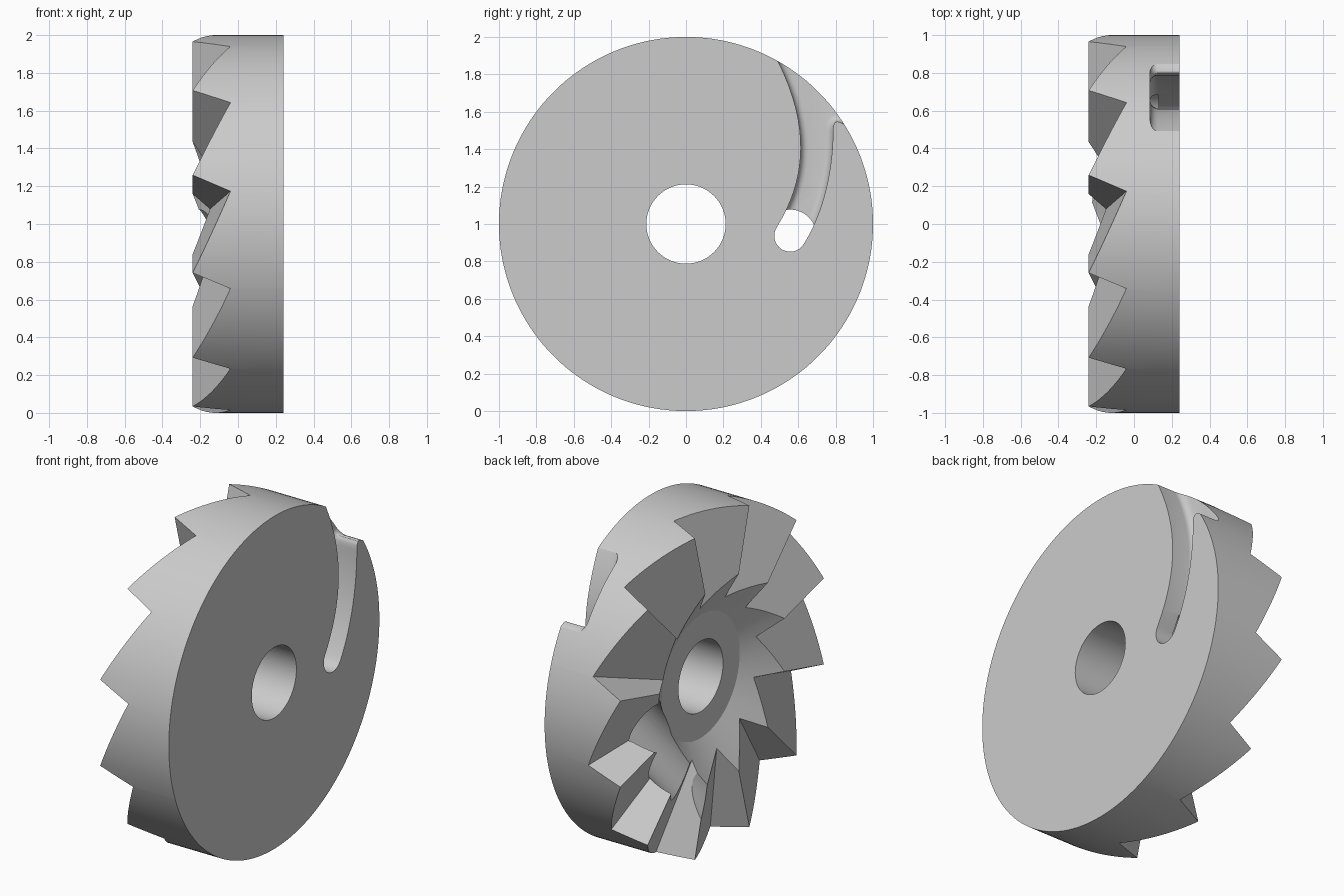
import bpy, bmesh, math
from mathutils import Vector, Matrix
from mathutils.geometry import interpolate_bezier

cube = bpy.data.objects.get("Cube")
if cube:
    bpy.data.objects.remove(cube, do_unlink=True)

TEETH = 12
TOP = -0.24            # plane of the tooth tips
SLOT_END = Vector((0, 0.557, 0.937))
SLOT_DIR = Vector((0, -0.53, -0.85))

steel = bpy.data.materials.new("grey_steel")
steel.use_nodes = True
steel.diffuse_color = (0.6, 0.6, 0.6, 1)
steel.node_tree.nodes["Principled BSDF"].inputs["Base Color"].default_value = (0.6, 0.6, 0.6, 1)


def add_object(name, bm):
    bmesh.ops.recalc_face_normals(bm, faces=bm.faces)
    mesh = bpy.data.meshes.new(name)
    bm.to_mesh(mesh)
    bm.free()
    mesh.materials.append(steel)
    obj = bpy.data.objects.new(name, mesh)
    bpy.context.collection.objects.link(obj)
    return obj


def rod(name, start, end, r_start, r_end, segments=96):
    """Round bar or cone between two points."""
    start, end = Vector(start), Vector(end)
    axis = end - start
    turn = axis.to_track_quat('Z', 'Y').to_matrix().to_4x4()
    bm = bmesh.new()
    bmesh.ops.create_cone(bm, cap_ends=True, segments=segments, radius1=r_start,
                          radius2=r_end, depth=axis.length,
                          matrix=Matrix.Translation((start + end) / 2) @ turn)
    return add_object(name, bm)


def tooth_cutter():
    """Fan of flat ramps that all meet on the axis."""
    bm = bmesh.new()
    reach = 1.4
    apex = bm.verts.new((TOP, 0, 1))
    rim, back = [], []
    for i in range(TEETH):
        for offset, depth in ((15, 0), (20, 0.2)):
            a = math.radians(i * 360 / TEETH + offset)
            y, z = reach * math.cos(a), 1 + reach * math.sin(a)
            rim.append(bm.verts.new((TOP + depth * reach, y, z)))
            back.append(bm.verts.new((-0.7, y, z)))
    for i in range(len(rim)):
        j = (i + 1) % len(rim)
        bm.faces.new((apex, rim[i], rim[j]))
        bm.faces.new((rim[i], back[i], back[j], rim[j]))
    bm.faces.new(back)
    return add_object("tooth_cutter", bm)


def slot_cutter():
    """Curved slot with a round end, flared mouth and filleted floor."""
    def bend(*pts, n=20):
        p = [Vector(q) for q in pts]
        return list(interpolate_bezier(p[0], p[1], p[2], p[3], n))
    path = bend((0.46, 1.93), (0.70, 1.5), (0.62, 1.2), (0.485, 0.982))
    first = math.atan2(0.045, -0.072)
    for i in range(1, 16):
        a = first + math.pi * i / 16
        path.append(Vector((SLOT_END.y + 0.085 * math.cos(a),
                            SLOT_END.z + 0.085 * math.sin(a))))
    path += bend((0.629, 0.892), (0.74, 1.07), (0.786, 1.3), (0.786, 1.5))
    path += bend((0.786, 1.5), (0.787, 1.56), (0.81, 1.555), (0.85, 1.53), n=8)[1:]
    path += [Vector((1.1, 1.4)), Vector((1.1, 2.1)), Vector((0.5, 2.1))]
    bm = bmesh.new()
    floor = bm.faces.new([bm.verts.new((0.085, p[0], p[1])) for p in path])
    grown = bmesh.ops.extrude_face_region(bm, geom=[floor], use_keep_orig=True)
    bmesh.ops.translate(bm, vec=(0.3, 0, 0),
                        verts=[v for v in grown["geom"] if isinstance(v, bmesh.types.BMVert)])
    bmesh.ops.recalc_face_normals(bm, faces=bm.faces)
    edges = [e for e in bm.edges if all(v.co.x < 0.1 for v in e.verts)]
    bmesh.ops.bevel(bm, geom=edges, offset=0.04, segments=5, profile=0.5,
                    affect='EDGES', clamp_overlap=False)
    return add_object("slot_cutter", bm)


# Disc, cut by teeth, dished centre, shaft hole, slot and slanted outlet
disc = rod("toothed_disc", (-0.4, 0, 1), (0.24, 0, 1), 1, 1, 180)
slant = SLOT_DIR * 0.9 + Vector((-0.43, 0, 0))
outlet = SLOT_END + SLOT_DIR * 0.01 + Vector((-0.044, 0, 0))
cutters = [
    tooth_cutter(),
    rod("dish_cutter", (-0.098, 0, 1), (-0.5, 0, 1), 0.37, 1.063, 128),
    rod("shaft_hole_cutter", (-0.6, 0, 1), (0.6, 0, 1), 0.212, 0.212),
    slot_cutter(),
    rod("bore_cutter", SLOT_END + Vector((0.13, 0, 0)),
        SLOT_END + Vector((-0.6, 0, 0)), 0.14, 0.14, 64),
    rod("outlet_cutter", outlet, outlet + slant * 1.2, 0.16, 0.16, 64),
]
for cutter in cutters:
    cutter.hide_render = True
    cut = disc.modifiers.new(cutter.name, 'BOOLEAN')
    cut.operation = 'DIFFERENCE'
    cut.solver = 'EXACT'
    cut.object = cutter

# Bake the cuts and drop the cutters
graph = bpy.context.evaluated_depsgraph_get()
baked = bpy.data.meshes.new_from_object(disc.evaluated_get(graph))
disc.modifiers.clear()
disc.data = baked
for cutter in cutters:
    bpy.data.objects.remove(cutter, do_unlink=True)

# Smooth round surfaces, crisp edges
bpy.ops.object.select_all(action='DESELECT')
disc.select_set(True)
bpy.context.view_layer.objects.active = disc
bpy.ops.object.shade_smooth_by_angle(angle=math.radians(25))
